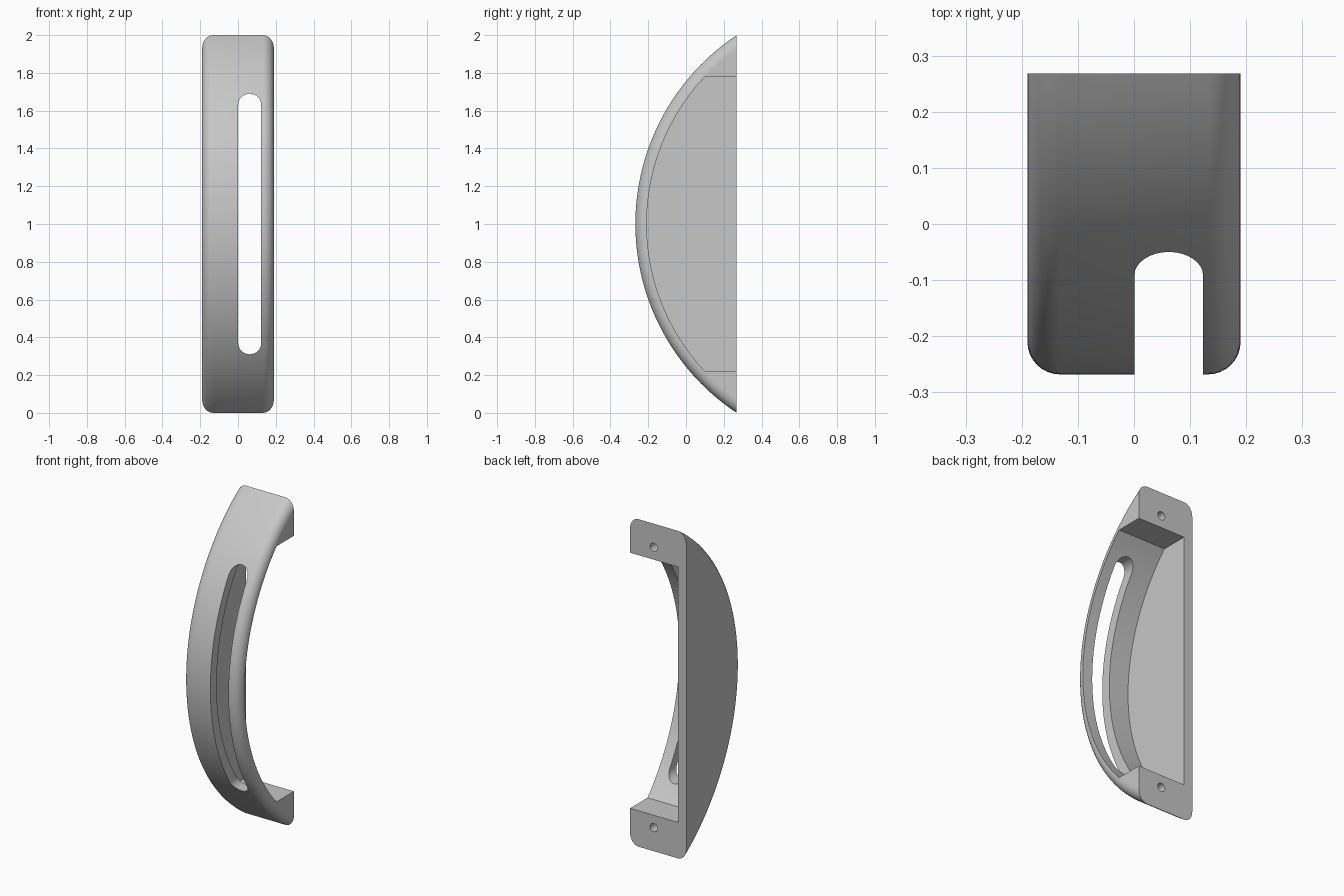
import bpy, bmesh
from math import sin, cos, acos, asin, pi
from mathutils import Vector

cube = bpy.data.objects.get("Cube")
if cube:
    bpy.data.objects.remove(cube, do_unlink=True)

HALF_W = 0.19      # half width in x
BACK = 0.268       # y of the flat mounting face
R = 1.2            # outer bow radius
AXIS_Y = BACK + 0.664
FILLET = 0.058
INNER_R = R - 0.06
CAVITY_H = 0.78    # half height of the hollow


def finish(name, bm):
    bmesh.ops.recalc_face_normals(bm, faces=bm.faces[:])
    mesh = bpy.data.meshes.new(name)
    bm.to_mesh(mesh)
    bm.free()
    obj = bpy.data.objects.new(name, mesh)
    bpy.context.collection.objects.link(obj)
    return obj


def arc(x, r, half_angle, steps):
    """Points on the bow, from bottom to top."""
    angles = [half_angle * (2 * i / steps - 1) for i in range(steps + 1)]
    return [Vector((x, AXIS_Y - r * cos(a), 1 + r * sin(a))) for a in angles]


def prism(name, points, direction):
    bm = bmesh.new()
    face = bm.faces.new([bm.verts.new(p) for p in points])
    new = bmesh.ops.extrude_face_region(bm, geom=[face])["geom"]
    moved = [v for v in new if isinstance(v, bmesh.types.BMVert)]
    bmesh.ops.translate(bm, verts=moved, vec=direction)
    # Put the starting cap back if the extrusion dropped it
    bmesh.ops.holes_fill(bm, edges=[e for e in bm.edges if e.is_boundary])
    return finish(name, bm)


# Bowed body: circular segments lofted across x, with rounded front edges
half = [(HALF_W - FILLET * (1 - sin(t)), R - FILLET * (1 - cos(t)))
        for t in [i * pi / 16 for i in range(9)]]
sections = [(-x, r) for x, r in reversed(half)] + half
bm = bmesh.new()
rings = [[bm.verts.new(p) for p in arc(x, r, acos((AXIS_Y - BACK) / r), 96)]
         for x, r in sections]
for a, b in zip(rings, rings[1:]):
    for i in range(len(a)):
        j = (i + 1) % len(a)
        bm.faces.new((a[i], a[j], b[j], b[i]))
bm.faces.new(rings[0])
bm.faces.new(rings[-1])
flat_back = [e for e in bm.edges if len(e.link_faces) == 2
             and all(abs(f.calc_center_median().y - BACK) < 1e-4 for f in e.link_faces)]
bmesh.ops.dissolve_edges(bm, edges=flat_back, use_verts=False)
body = finish("handle_body", bm)

# Hollow, open at the back and on the +x side
outline = arc(-HALF_W + 0.058, INNER_R, asin(CAVITY_H / INNER_R), 72)
outline += [Vector((outline[0].x, 0.5, 1 + s * CAVITY_H)) for s in (1, -1)]
cutters = [prism("hollow_cutter", outline, Vector((0.6, 0, 0)))]

# Long slot with round ends through the front wall
SLOT_X, SLOT_R, SLOT_H = 0.062, 0.061, 0.69
slot = []
for s in (1, -1):
    for i in range(17):
        a = pi * i / 16
        slot.append(Vector((SLOT_X + s * SLOT_R * cos(a), -0.5,
                            1 + s * (SLOT_H - SLOT_R + SLOT_R * sin(a)))))
cutters.append(prism("slot_cutter", slot, Vector((0, 0.6, 0))))

# Blind screw holes in the two mounting feet
for s in (1, -1):
    ring = [Vector((0.03 + 0.025 * cos(i * pi / 12), BACK - 0.1,
                    1 + s * 0.855 + 0.025 * sin(i * pi / 12))) for i in range(24)]
    cutters.append(prism("screw_hole_cutter", ring, Vector((0, 0.3, 0))))

for cutter in cutters:
    cutter.hide_render = True
    mod = body.modifiers.new(cutter.name, 'BOOLEAN')
    mod.operation = 'DIFFERENCE'
    mod.solver = 'EXACT'
    mod.object = cutter

# Bake the cuts and drop the helpers
graph = bpy.context.evaluated_depsgraph_get()
baked = bpy.data.meshes.new_from_object(body.evaluated_get(graph))
body.modifiers.clear()
body.data = baked
for cutter in cutters:
    bpy.data.objects.remove(cutter, do_unlink=True)

# Single grey finish
grey = bpy.data.materials.new("plain grey")
grey.use_nodes = True
colour = (0.57, 0.57, 0.57, 1)
grey.diffuse_color = colour
shader = next(n for n in grey.node_tree.nodes if n.type == 'BSDF_PRINCIPLED')
shader.inputs["Base Color"].default_value = colour
body.data.materials.clear()
body.data.materials.append(grey)

# Smooth curves, crisp edges, flat sides
bpy.ops.object.select_all(action='DESELECT')
body.select_set(True)
bpy.context.view_layer.objects.active = body
bpy.ops.object.shade_smooth_by_angle(angle=pi / 6)
for face in body.data.polygons:
    face.material_index = 0
    if abs(face.normal.x) > 0.9999:
        face.use_smooth = False
